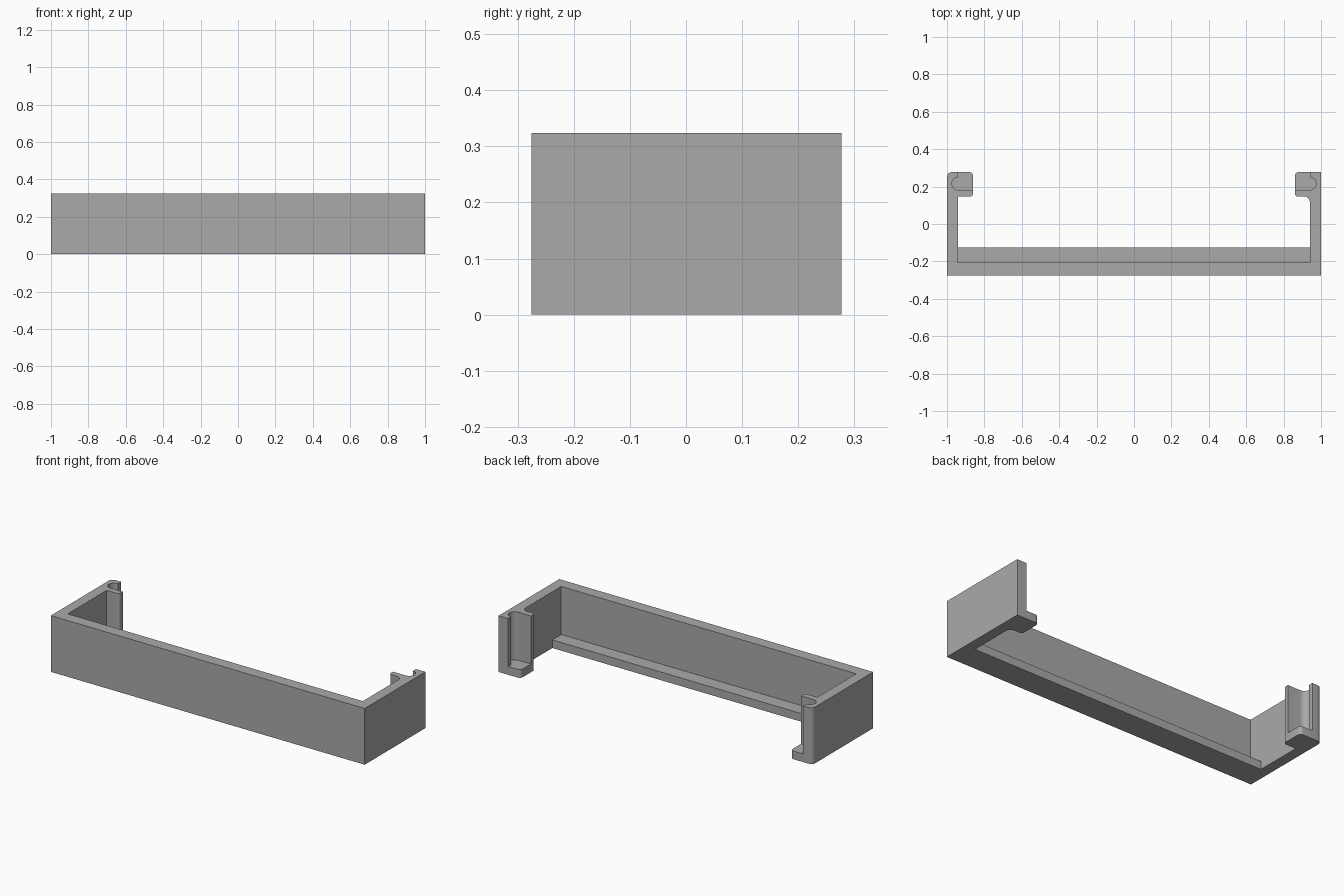
import bpy, bmesh, math
from mathutils import Vector

cube = bpy.data.objects.get("Cube")
if cube:
    bpy.data.objects.remove(cube, do_unlink=True)

grey = bpy.data.materials.new("plain grey")
grey.use_nodes = True
COLOUR = (0.4, 0.4, 0.4, 1)
grey.diffuse_color = COLOUR
grey.node_tree.nodes["Principled BSDF"].inputs["Base Color"].default_value = COLOUR

HEIGHT, LEDGE = 0.324, 0.047
OUT, INNER, TIP = 1.0, 0.94, 0.86
FRONT, WALL, LIP = -0.275, -0.207, -0.126
HOOK, SLOT, BACK = 0.147, 0.182, 0.277
SLOT_R = 0.034


def arc(cx, cy, r, start, end, steps=6):
    """Points along an arc, angles in degrees."""
    angles = [math.radians(start + (end - start) * i / steps) for i in range(steps + 1)]
    return [(cx + r * math.cos(a), cy + r * math.sin(a)) for a in angles]


def round_corner(x, y, r, start, end):
    """Arc that rounds the corner at (x, y); angles follow the path."""
    mid = math.radians((start + end) / 2)
    sx, sy = math.copysign(r, math.cos(mid)), math.copysign(r, math.sin(mid))
    return arc(x - sx, y - sy, r, start, end)


def prism(name, outline, z0, z1):
    """Extrude a plan outline between two heights."""
    bm = bmesh.new()
    face = bm.faces.new([bm.verts.new((x, y, z0)) for x, y in outline])
    new = bmesh.ops.extrude_face_region(bm, geom=[face])["geom"]
    bmesh.ops.translate(bm, vec=Vector((0, 0, z1 - z0)),
                        verts=[v for v in new if isinstance(v, bmesh.types.BMVert)])
    bmesh.ops.recalc_face_normals(bm, faces=bm.faces)
    mesh = bpy.data.meshes.new(name)
    bm.to_mesh(mesh)
    bm.free()
    mesh.materials.append(grey)
    obj = bpy.data.objects.new(name, mesh)
    bpy.context.collection.objects.link(obj)
    bpy.ops.object.select_all(action="DESELECT")
    obj.select_set(True)
    bpy.context.view_layer.objects.active = obj
    bpy.ops.object.shade_smooth_by_angle(angle=math.radians(35))
    return obj


def arm_end(slotted, round_outer, fillet):
    """Outline of one end, on the +x side, from the inner root round to the back."""
    points = arc(INNER - 0.03, HOOK - 0.03, 0.03, 0, 90) if fillet else [(INNER, HOOK)]
    points += round_corner(TIP, HOOK, 0.015, 270, 180)
    if slotted:
        points += [(TIP, SLOT)]
        points += arc(INNER, SLOT + SLOT_R, SLOT_R, -90, 90, 12)
        points += [(INNER, BACK)]
    else:
        points += round_corner(TIP, BACK, 0.02, 180, 90)
    points += round_corner(OUT, BACK, 0.025, 90, 0) if round_outer else [(OUT, BACK)]
    return points


def frame(name, wall_y, slotted, z0, z1):
    """U-shaped layer: front wall, both arms and their hooked ends."""
    right = [(INNER, wall_y)] + arm_end(slotted, False, True) + [(OUT, FRONT)]
    left = [(INNER, wall_y)] + arm_end(slotted, True, False) + [(OUT, FRONT)]
    return prism(name, right + [(-x, y) for x, y in reversed(left)], z0, z1)


# Lower layer with the inner lip and closed hook feet
base = frame("base_with_lip", LIP, False, 0, LEDGE)
# Upper layer with the thin front wall and open slots
upper = frame("walls_with_slots", WALL, True, LEDGE, HEIGHT)

# Fuse both layers into one solid
union = upper.modifiers.new("Fuse", "BOOLEAN")
union.operation = "UNION"
union.solver = "EXACT"
union.object = base
bpy.context.view_layer.objects.active = upper
bpy.ops.object.modifier_apply(modifier=union.name)
bpy.data.objects.remove(base, do_unlink=True)
upper.name = "bracket_frame"

# Remove the seam on the flat outer faces
bm = bmesh.new()
bm.from_mesh(upper.data)
bmesh.ops.remove_doubles(bm, verts=bm.verts, dist=0.0001)
bmesh.ops.dissolve_limit(bm, angle_limit=math.radians(1), verts=bm.verts, edges=bm.edges)
bm.to_mesh(upper.data)
bm.free()
